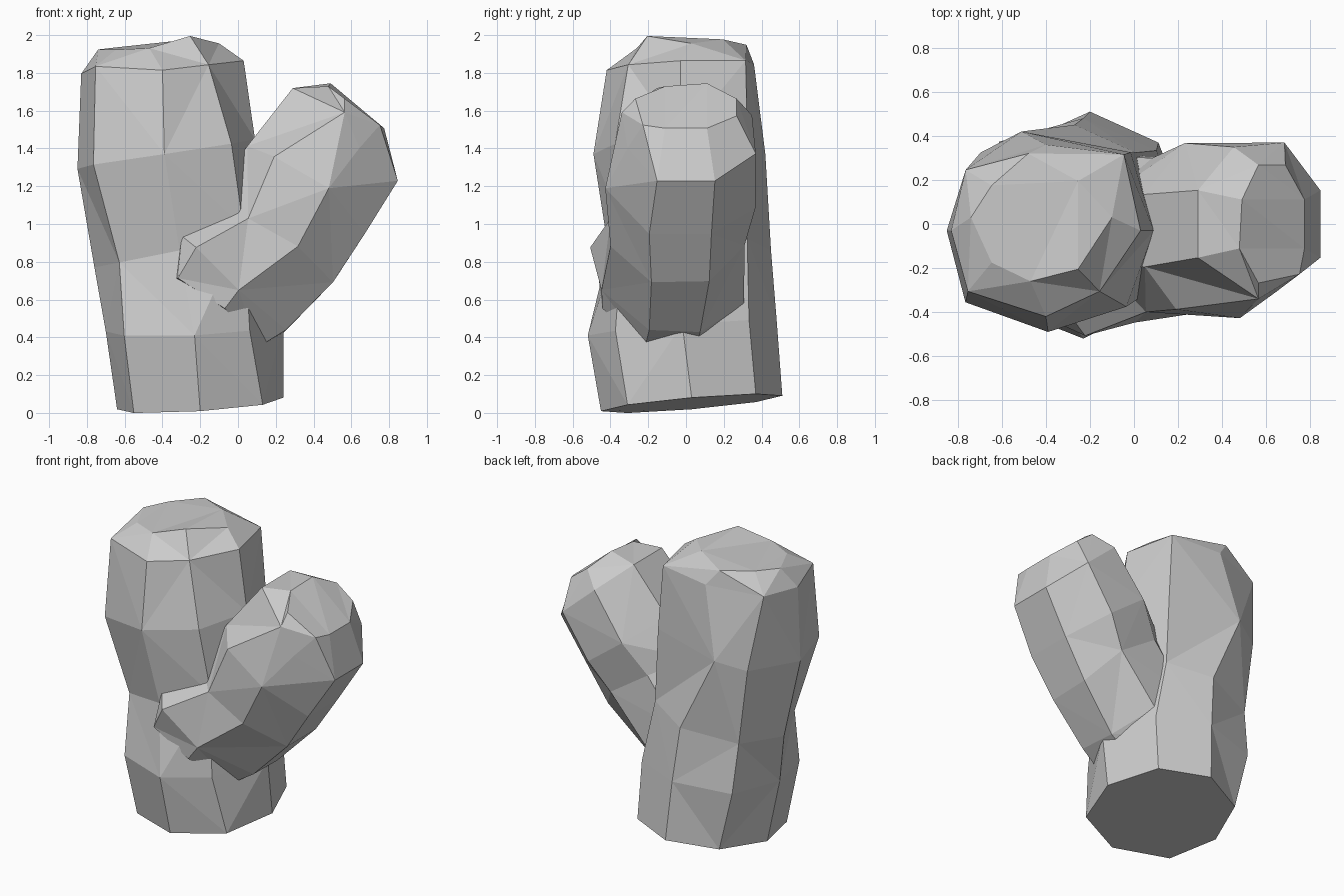
import bpy, bmesh
from math import sin, cos, pi, radians
from mathutils import Matrix, Vector

default = bpy.data.objects.get("Cube")
if default:
    bpy.data.objects.remove(default, do_unlink=True)

SIDES = 8

stone = bpy.data.materials.new("pale grey stone")
stone.use_nodes = True
grey = (0.6, 0.6, 0.6, 1)
stone.diffuse_color = grey
stone.node_tree.nodes["Principled BSDF"].inputs["Base Color"].default_value = grey


def faceted_column(name, rings, phase=0, nudges=(), turn=0):
    """Loft octagonal rings (centre, radii, slopes) into a closed faceted lobe."""
    bm = bmesh.new()
    loops = []
    for cx, cy, height, rx, ry, slope_x, slope_y in rings:
        loop = []
        for k in range(SIDES):
            angle = 2 * pi * (k + phase) / SIDES - pi / 2
            dx, dy = rx * cos(angle), ry * sin(angle)
            z = height + slope_x * dx + slope_y * dy
            loop.append(bm.verts.new((cx + dx, cy + dy, z)))
        loops.append(loop)
    for ring, corner, offset in nudges:
        loops[ring][corner].co += Vector(offset)

    # Sides, with diagonals that alternate from facet to facet
    for r, (low, high) in enumerate(zip(loops, loops[1:])):
        for k in range(SIDES):
            n = (k + 1) % SIDES
            a, b, c, d = low[k], low[n], high[n], high[k]
            if (k + r) % 2:
                triangles = ((a, b, c), (a, c, d))
            else:
                triangles = ((a, b, d), (b, c, d))
            for triangle in triangles:
                bm.faces.new(triangle)

    # Flat base and gently faceted crown
    bm.faces.new(loops[0][::-1])
    crown = bm.faces.new(loops[-1])
    bmesh.ops.triangulate(bm, faces=[crown])
    bm.transform(Matrix.Rotation(radians(turn), 4, "Y"))
    bmesh.ops.recalc_face_normals(bm, faces=bm.faces)

    mesh = bpy.data.meshes.new(name)
    bm.to_mesh(mesh)
    bm.free()
    mesh.materials.append(stone)
    obj = bpy.data.objects.new(name, mesh)
    bpy.context.collection.objects.link(obj)
    return obj


# Tall upright lobe, leaning slightly outward
faceted_column(
    "main_column",
    [
        (-.2, .03, .05, .44, .48, .07, .085),
        (-.23, -.02, .45, .47, .5, .04, .08),
        (-.31, .02, .86, .45, .43, .2, 0),
        (-.39, -.03, 1.37, .46, .46, .17, 0),
        (-.4, -.03, 1.83, .43, .39, .08, .04),
        (-.42, .03, 1.94, .32, .29, .05, .03),
    ],
    nudges=[
        (0, 7, (-.04, 0, 0)),
        (0, 1, (.02, 0, 0)),
        (1, 7, (-.04, 0, 0)),
        (1, 1, (-.04, 0, 0)),
        (1, 5, (-.05, .04, 0)),
        (2, 1, (.02, -.05, .06)),
        (2, 4, (.04, 0, 0)),
        (3, 1, (.03, -.02, 0)),
        (3, 2, (.02, 0, 0)),
        (3, 7, (-.05, 0, 0)),
        (3, 5, (.02, .03, 0)),
        (3, 4, (-.12, -.01, 0)),
        (3, 3, (.05, .03, 0)),
        (4, 7, (-.05, 0, .04)),
        (4, 5, (-.06, 0, 0)),
        (4, 1, (-.06, 0, 0)),
        (4, 3, (.05, .07, 0)),
        (5, 0, (-.05, 0, 0)),
        (5, 1, (-.06, -.03, .05)),
        (5, 3, (-.06, -.04, .02)),
        (5, 4, (-.06, 0, 0)),
        (5, 5, (0, -.06, 0)),
    ],
)

# Shorter side lobe, tilted away from the column
faceted_column(
    "side_lobe",
    [
        (-.42, -.08, .34, .32, .36, 0, 0),
        (-.43, -.09, .5, .4, .43, -.05, .05),
        (-.41, -.03, .87, .43, .4, .06, .12),
        (-.42, -.03, 1.16, .42, .43, 0, 0),
        (-.43, 0, 1.52, .4, .4, -.08, 0),
        (-.47, 0, 1.67, .2, .29, 0, 0),
    ],
    phase=.5,
    nudges=[
        (0, 0, (-.09, -.03, .06)),
        (0, 7, (-.14, -.05, .04)),
        (1, 0, (-.11, .04, .05)),
        (1, 1, (0, .06, .03)),
        (1, 6, (0, -.15, .06)),
        (1, 7, (-.12, -.02, .08)),
        (2, 0, (-.03, 0, .06)),
        (2, 1, (0, 0, -.02)),
        (2, 2, (0, 0, -.05)),
        (2, 3, (0, -.03, 0)),
        (2, 4, (0, -.04, 0)),
        (2, 7, (0, 0, .04)),
        (3, 0, (-.07, 0, .08)),
        (3, 7, (-.08, .04, .04)),
        (4, 0, (-.05, .06, 0)),
        (4, 4, (0, -.02, 0)),
        (4, 7, (.08, .03, .08)),
        (5, 0, (.08, .04, 0)),
        (5, 5, (0, 0, .02)),
    ],
    turn=36.87,
)
